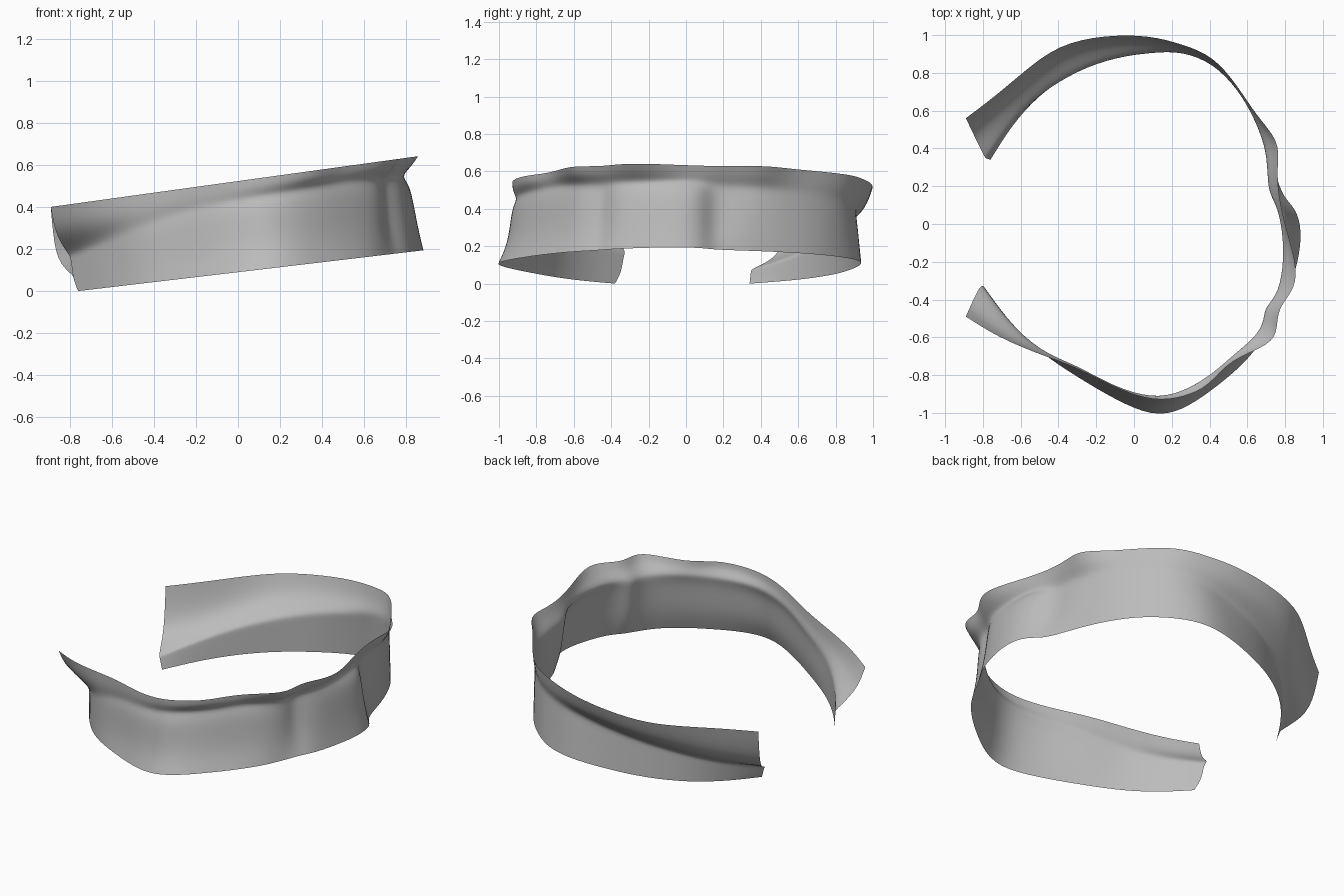
import bpy
import bmesh
from mathutils import Vector

# Remove the default cube
default_cube = bpy.data.objects.get("Cube")
if default_cube:
    bpy.data.objects.remove(default_cube, do_unlink=True)

# Plan outlines of the lower edge, the crease and the upper edge,
# with matching stations from the front tip round to the back tip
lower_plan = [
    (-.76, -.38), (-.65, -.53), (-.5, -.68), (-.3, -.81), (-.1, -.93), (.1, -1.02),
    (.25, -.99), (.4, -.89), (.55, -.77), (.66, -.65), (.72, -.53), (.76, -.45),
    (.81, -.39), (.87, -.2), (.89, -.04), (.86, .08), (.79, .14), (.75, .26),
    (.71, .4), (.65, .55), (.57, .7), (.44, .84), (.28, .94), (.1, .94),
    (-.1, .89), (-.3, .82), (-.5, .69), (-.65, .52), (-.76, .34)]
crease_plan = [
    (-.81, -.31), (-.68, -.5), (-.5, -.67), (-.3, -.74), (-.1, -.86), (.1, -.91),
    (.24, -.88), (.4, -.79), (.54, -.67), (.66, -.56), (.68, -.49), (.69, -.44),
    (.75, -.36), (.77, -.18), (.77, -.02), (.75, .08), (.71, .15), (.7, .28),
    (.69, .42), (.63, .57), (.55, .71), (.42, .85), (.25, .91), (.1, .9),
    (-.1, .88), (-.3, .81), (-.5, .69), (-.65, .55), (-.79, .35)]
upper_plan = [
    (-.89, -.49), (-.72, -.6), (-.5, -.69), (-.3, -.76), (-.1, -.87), (.1, -.94),
    (.26, -.92), (.4, -.86), (.5, -.72), (.73, -.64), (.76, -.55), (.76, -.45),
    (.84, -.36), (.87, -.25), (.81, -.04), (.78, .08), (.76, .2), (.76, .32),
    (.77, .44), (.65, .57), (.55, .73), (.42, .89), (.26, .95), (.08, 1),
    (-.16, 1), (-.4, .95), (-.58, .81), (-.73, .68), (-.89, .56)]
# Relative height of the crease, then outward reach and height of the
# bend in the lip above it, each evenly spaced along the band
crease_heights = [.45, .76, .82, .81, .8, .78, .72, .58, .2]
lip_reach = [.75, 1, .9, .7, .6, .6, .65, .75, .8]
lip_heights = [.45, .5, .5, .5, .5, .5, .45, .38, .25]

# Outward-to-inward shares of the wall rows, by zone
front_wall = (.5, .65, .82)
back_wall = (.3, .7, .88)
panel_wall = (.25, .5, .7)
groove_wall = (.7, .95, 1)
front_groove, back_groove = 11, 16


def blend_along(values, fraction):
    """Linear lookup in evenly spaced values."""
    place = fraction * (len(values) - 1)
    index = min(int(place), len(values) - 2)
    return values[index] + (values[index + 1] - values[index]) * (place - index)


def on_lower_plane(x, y):
    return Vector((x, y, .09 + .118 * x))


def on_upper_plane(x, y):
    return Vector((x, y, .523 + .138 * x))


def between(start, end, plan_share, height_share):
    point = start.lerp(end, plan_share)
    point.z = start.z + (end.z - start.z) * height_share
    return point


def wall_shares(station):
    if station in (front_groove, back_groove):
        return groove_wall
    if station < front_groove:
        return front_wall
    return panel_wall if station < back_groove else back_wall


def cross_section(station):
    """Points of the wall, crease and flared lip at one station."""
    fraction = station / (len(lower_plan) - 1)
    bottom = on_lower_plane(*lower_plan[station])
    top = on_upper_plane(*upper_plan[station])
    x, y = crease_plan[station]
    crease = on_lower_plane(x, y).lerp(on_upper_plane(x, y),
                                       blend_along(crease_heights, fraction))
    reach = blend_along(lip_reach, fraction)
    bend = blend_along(lip_heights, fraction)
    low, middle, high = wall_shares(station)
    return [bottom,
            between(bottom, crease, low, .33),
            between(bottom, crease, middle, .8),
            between(bottom, crease, high, .94),
            between(crease, top, reach * .25, bend * .2),
            between(crease, top, reach, bend),
            top]


# Band surface skinned through the sections
mesh = bpy.data.meshes.new("band")
bm = bmesh.new()
rows = [[bm.verts.new(point) for point in cross_section(station)]
        for station in range(len(lower_plan))]
for row, following in zip(rows, rows[1:]):
    for level in range(len(row) - 1):
        face = bm.faces.new((row[level], following[level],
                             following[level + 1], row[level + 1]))
        face.smooth = True
bm.to_mesh(mesh)
bm.free()

band = bpy.data.objects.new("band", mesh)
bpy.context.collection.objects.link(band)
smoothing = band.modifiers.new("smooth_surface", "SUBSURF")
smoothing.levels = smoothing.render_levels = 2
smoothing.boundary_smooth = "PRESERVE_CORNERS"

# Plain grey material
grey = bpy.data.materials.new("plain grey")
grey.use_nodes = True
colour = (.5, .5, .5, 1)
grey.diffuse_color = colour
grey.node_tree.nodes["Principled BSDF"].inputs["Base Color"].default_value = colour
mesh.materials.append(grey)
